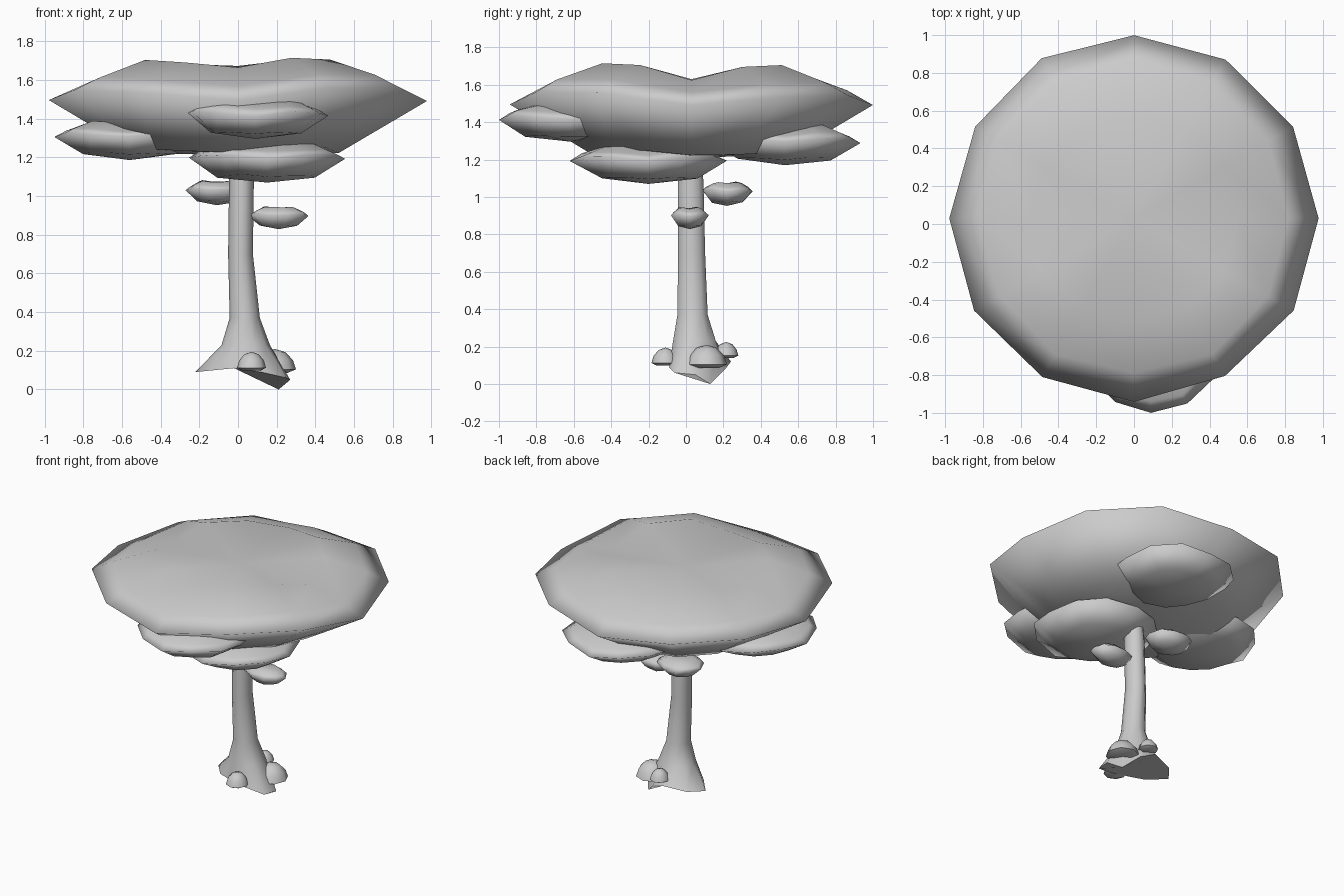
import bpy, bmesh, math, random

if "Cube" in bpy.data.objects:
    bpy.data.objects.remove(bpy.data.objects["Cube"])

random.seed(4)


def loft(name, rings, top=None, bottom=None, smooth_angle=60):
    """Skin a stack of equal-length rings (bottom to top), with tip points or flat caps."""
    bm = bmesh.new()
    loops = [[bm.verts.new(p) for p in ring] for ring in rings]
    n = len(loops[0])
    for lo, hi in zip(loops, loops[1:]):
        for i in range(n):
            j = (i + 1) % n
            bm.faces.new((lo[i], lo[j], hi[j], hi[i]))
    for loop, tip in ((loops[0], bottom), (loops[-1], top)):
        if tip is None:
            bm.faces.new(loop)
        else:
            v = bm.verts.new(tip)
            for i in range(n):
                bm.faces.new((loop[i], loop[(i + 1) % n], v))
    bmesh.ops.recalc_face_normals(bm, faces=bm.faces)
    mesh = bpy.data.meshes.new(name)
    bm.to_mesh(mesh)
    bm.free()
    obj = bpy.data.objects.new(name, mesh)
    bpy.context.collection.objects.link(obj)
    bpy.ops.object.select_all(action='DESELECT')
    obj.select_set(True)
    bpy.context.view_layer.objects.active = obj
    bpy.ops.object.shade_smooth_by_angle(angle=math.radians(smooth_angle))
    return obj


# Lens-shaped leaf pad: (radius fraction, height fraction from rim, wave amount, valley share)
PAD = [(1.0, 0.03, 0.06, 0), (0.85, 0.18, 0.05, 0.3), (0.57, 0.37, 0.04, 1)]


def pad(name, x, y, z, rx, ry, h, n=12, jitter=0.03, under=(0.62, -0.46, 0.02, 0),
        skew=0.0, valley=0.0):
    rings = []
    for r, f, wave, share in [under] + PAD:
        ring = []
        for i in range(n):
            a = 2 * math.pi * i / n
            k = r * (1 + random.uniform(-jitter, jitter))
            dz = f - wave * math.cos(4 * a) + random.uniform(-jitter, jitter)
            dz -= skew * r * math.sin(2 * a) * (math.cos(a) - math.sin(a))
            dz -= valley * share * max(0, 5 * math.cos(a) ** 2 - 4)
            ring.append((x + rx * k * math.cos(a), y + ry * k * math.sin(a), z + h * dz))
        rings.append(ring)
    loft(name, rings, (x, y, z + (0.34 - valley) * h), (x, y, z - 0.62 * h), 150)


# Main crown and the leaf pads beneath it
pad("crown", 0, 0.03, 1.51, 0.97, 0.97, 0.48, jitter=0.01, under=(0.54, -0.58, 0.01, 0),
    skew=0.04, valley=0.09)
pad("leaf_pad_center", 0.15, -0.20, 1.20, 0.41, 0.41, 0.21)
pad("leaf_pad_front", 0.09, -0.62, 1.42, 0.385, 0.38, 0.20)
pad("leaf_pad_left", -0.56, -0.02, 1.31, 0.385, 0.40, 0.20)
pad("leaf_pad_back", 0.12, 0.53, 1.30, 0.40, 0.40, 0.21)

# Small tufts on the trunk
pad("tuft_left", -0.11, 0.22, 1.03, 0.165, 0.14, 0.125, 10)
pad("tuft_right", 0.21, 0.02, 0.90, 0.155, 0.105, 0.115, 10)

# Trunk: flared, slanted root ring, then tapering rings (z, x, y, rx, ry)
SIDES = 10
roots = [(0.27, 0.05, 0.05), (0.21, 0.13, 0.0), (0.12, 0.21, 0.08), (0.02, 0.24, 0.12),
         (-0.14, 0.19, 0.10), (-0.22, 0.09, 0.09), (-0.12, -0.03, 0.10), (-0.02, -0.08, 0.11),
         (0.12, -0.09, 0.09), (0.25, -0.06, 0.06)]
levels = [(0.23, 0.04, 0.045, 0.125, 0.12), (0.37, 0.035, 0.035, 0.078, 0.085),
          (0.70, 0.013, 0.03, 0.064, 0.076), (1.08, 0.018, 0.025, 0.064, 0.072),
          (1.23, 0.02, 0.025, 0.055, 0.06)]
rings = [roots]
for z, x, y, rx, ry in levels:
    rings.append([(x + rx * math.cos(2 * math.pi * i / SIDES),
                   y + ry * math.sin(2 * math.pi * i / SIDES), z) for i in range(SIDES)])
loft("trunk", rings)


# Mushroom caps around the roots
def mushroom(name, x, y, z, r, h):
    rings = [[(x + r * k * math.cos(math.pi * i / 4), y + r * k * math.sin(math.pi * i / 4),
               z + h * f) for i in range(8)]
             for k, f in ((0.6, -0.08), (1.0, 0.08), (0.85, 0.5), (0.5, 0.85))]
    loft(name, rings, (x, y, z + h), (x, y, z), 50)


mushroom("mushroom_front", 0.07, -0.11, 0.105, 0.075, 0.09)
mushroom("mushroom_right", 0.19, 0.11, 0.095, 0.11, 0.115)
mushroom("mushroom_back", 0.06, 0.215, 0.145, 0.065, 0.08)
